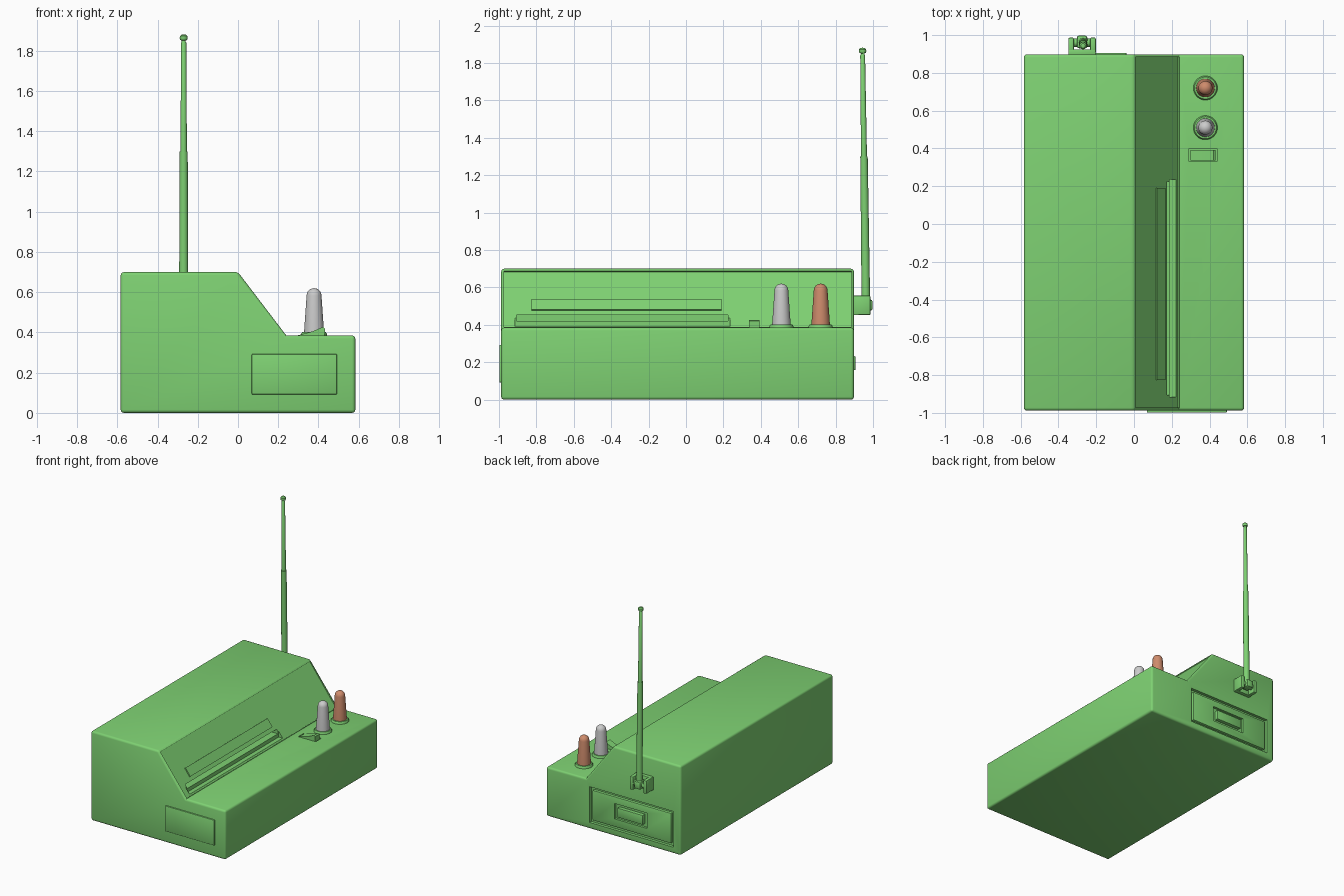
import bpy, bmesh, math
from mathutils import Vector, Matrix

if "Cube" in bpy.data.objects:
    bpy.data.objects.remove(bpy.data.objects["Cube"])


def material(name, rgb):
    m = bpy.data.materials.new(name)
    m.diffuse_color = (*rgb, 1)
    m.use_nodes = True
    m.node_tree.nodes["Principled BSDF"].inputs["Base Color"].default_value = m.diffuse_color
    return m


GREEN = material("green_plastic", (0.21, 0.64, 0.17))
COPPER = material("copper_plastic", (0.62, 0.26, 0.15))


def finish(name, bm, mat=GREEN):
    bmesh.ops.recalc_face_normals(bm, faces=bm.faces)
    me = bpy.data.meshes.new(name)
    bm.to_mesh(me)
    bm.free()
    ob = bpy.data.objects.new(name, me)
    bpy.context.collection.objects.link(ob)
    if mat:
        me.materials.append(mat)
    return ob


def prism(name, pts, y0, y1, bevel=0.0, segs=2):
    """Extrude an (x, z) outline along y; bevels convex edges."""
    bm = bmesh.new()
    f = bm.faces.new([bm.verts.new((x, y0, z)) for x, z in pts])
    r = bmesh.ops.extrude_face_region(bm, geom=[f])
    bmesh.ops.translate(bm, vec=(0, y1 - y0, 0),
                        verts=[v for v in r["geom"] if isinstance(v, bmesh.types.BMVert)])
    bmesh.ops.recalc_face_normals(bm, faces=bm.faces)
    if bevel:
        edges = [e for e in bm.edges if e.calc_face_angle_signed() > 0.1]
        bmesh.ops.bevel(bm, geom=edges, offset=bevel, segments=segs, profile=0.5, affect='EDGES')
    return finish(name, bm)


def box(name, x0, x1, y0, y1, z0, z1, bevel=0.0):
    return prism(name, [(x0, z0), (x1, z0), (x1, z1), (x0, z1)], y0, y1, bevel)


def lathe(name, profile, base, axis=(0, 0, 1), mat=GREEN, segs=24):
    """Spin an (r, h) profile; the ends close onto the axis."""
    bm = bmesh.new()
    vs = [bm.verts.new((r, 0, h)) for r, h in profile]
    edges = [bm.edges.new(p) for p in zip(vs, vs[1:])]
    bmesh.ops.spin(bm, geom=vs + edges, cent=(0, 0, 0), axis=(0, 0, 1),
                   angle=2 * math.pi, steps=segs)
    bmesh.ops.remove_doubles(bm, verts=bm.verts, dist=1e-5)
    q = Vector((0, 0, 1)).rotation_difference(Vector(axis).normalized())
    bm.transform(Matrix.Translation(base) @ q.to_matrix().to_4x4())
    return finish(name, bm, mat)


def cut(ob, cutter):
    """Subtract the cutter and discard it."""
    cutter.hide_render = True
    m = ob.modifiers.new("cut", 'BOOLEAN')
    m.operation = 'DIFFERENCE'
    m.solver = 'EXACT'
    m.object = cutter
    bpy.context.view_layer.objects.active = ob
    bpy.ops.object.modifier_apply(modifier=m.name)
    bpy.data.objects.remove(cutter)


def slab(name, z0, z1, y0, y1, inner, outer):
    """Plate parallel to the sloped face, between two normal offsets."""
    on = lambda z, d: (0.24 - 0.75 * (z - 0.38) + 0.8 * d, z + 0.6 * d)
    return prism(name, [on(z0, inner), on(z0, outer), on(z1, outer), on(z1, inner)], y0, y1)


# Main housing with a sloped front panel
body = prism("housing", [(-0.583, 0), (0.583, 0), (0.583, 0.385), (0.24, 0.385),
                         (0, 0.70), (-0.583, 0.70)], -0.988, 0.898, bevel=0.016, segs=3)
cut(body, slab("slope_cutter", 0.386, 0.688, -0.972, 0.884, -0.008, 0.06))
# Stepped paper slot
cut(body, box("slot_step_cutter", 0.188, 0.34, -0.915, 0.235, 0.391, 0.465))
cut(body, box("slot_cutter", 0.08, 0.25, -0.905, 0.225, 0.42, 0.452))
# Switch well and rear door recess
cut(body, box("switch_cutter", 0.29, 0.44, 0.33, 0.40, 0.36, 0.50))
cut(body, box("door_cutter", -0.52, 0.205, 0.875, 1.0, 0.05, 0.33))

# Display strip on the slope
slab("display_strip", 0.48, 0.537, -0.825, 0.19, -0.012, 0.001)

# Raised side plate
box("front_plate", 0.068, 0.492, -0.998, -0.97, 0.092, 0.292, bevel=0.004)

# Rear door with a pull in a shallow well
door = box("rear_door", -0.498, 0.183, 0.86, 0.896, 0.072, 0.308, bevel=0.006)
cut(door, box("pull_cutter", -0.29, -0.01, 0.878, 1.0, 0.135, 0.255))
box("door_pull", -0.26, -0.04, 0.87, 0.906, 0.158, 0.232, bevel=0.004)

# Rocker switch
prism("rocker_switch", [(0.298, 0.355), (0.43, 0.355), (0.432, 0.42), (0.422, 0.427),
                        (0.37, 0.405), (0.298, 0.386)], 0.337, 0.393)

# Two indicator lamps on round collars
for label, y, mat in (("grey", 0.51, None), ("copper", 0.72, COPPER)):
    lathe(label + "_lamp_collar", [(0, 0.37), (0.064, 0.37), (0.064, 0.393), (0.058, 0.402),
                                   (0, 0.402)], (0.378, y, 0), segs=32)
    dome = [(0.037 * math.cos(a), 0.583 + 0.037 * math.sin(a))
            for a in (math.pi / 12 * i for i in range(6))]
    lathe(label + "_lamp", [(0, 0.39), (0.049, 0.39), (0.049, 0.41)] + dome + [(0, 0.62)],
          (0.378, y, 0), mat=mat, segs=32)

# Antenna bracket: back plate and two prongs
box("bracket_plate", -0.347, -0.203, 0.89, 0.925, 0.452, 0.556, bevel=0.005)
for side in (-1, 1):
    c = -0.275 + side * 0.058
    box("bracket_prong", c - 0.015, c + 0.015, 0.90, 0.987, 0.452, 0.556, bevel=0.008)
lathe("hinge_pin", [(0, 0), (0.022, 0), (0.022, 0.11), (0, 0.11)],
      (-0.33, 0.96, 0.504), axis=(1, 0, 0))
box("hinge_knuckle", -0.303, -0.247, 0.93, 0.998, 0.475, 0.535, bevel=0.012)

# Telescopic antenna, leaning slightly forward
lathe("antenna", [(0, 0), (0.023, 0), (0.020, 0.80), (0.016, 0.80), (0.013, 1.34), (0.010, 1.345),
                  (0.010, 1.352), (0.017, 1.353), (0.020, 1.362), (0.019, 1.373), (0.012, 1.38),
                  (0, 1.382)], (-0.27, 0.962, 0.5), axis=(0, -0.018, 1.38))

# Smooth shading with sharp edges kept
bpy.ops.object.select_all(action='SELECT')
bpy.context.view_layer.objects.active = body
bpy.ops.object.shade_smooth_by_angle(angle=math.radians(35))
